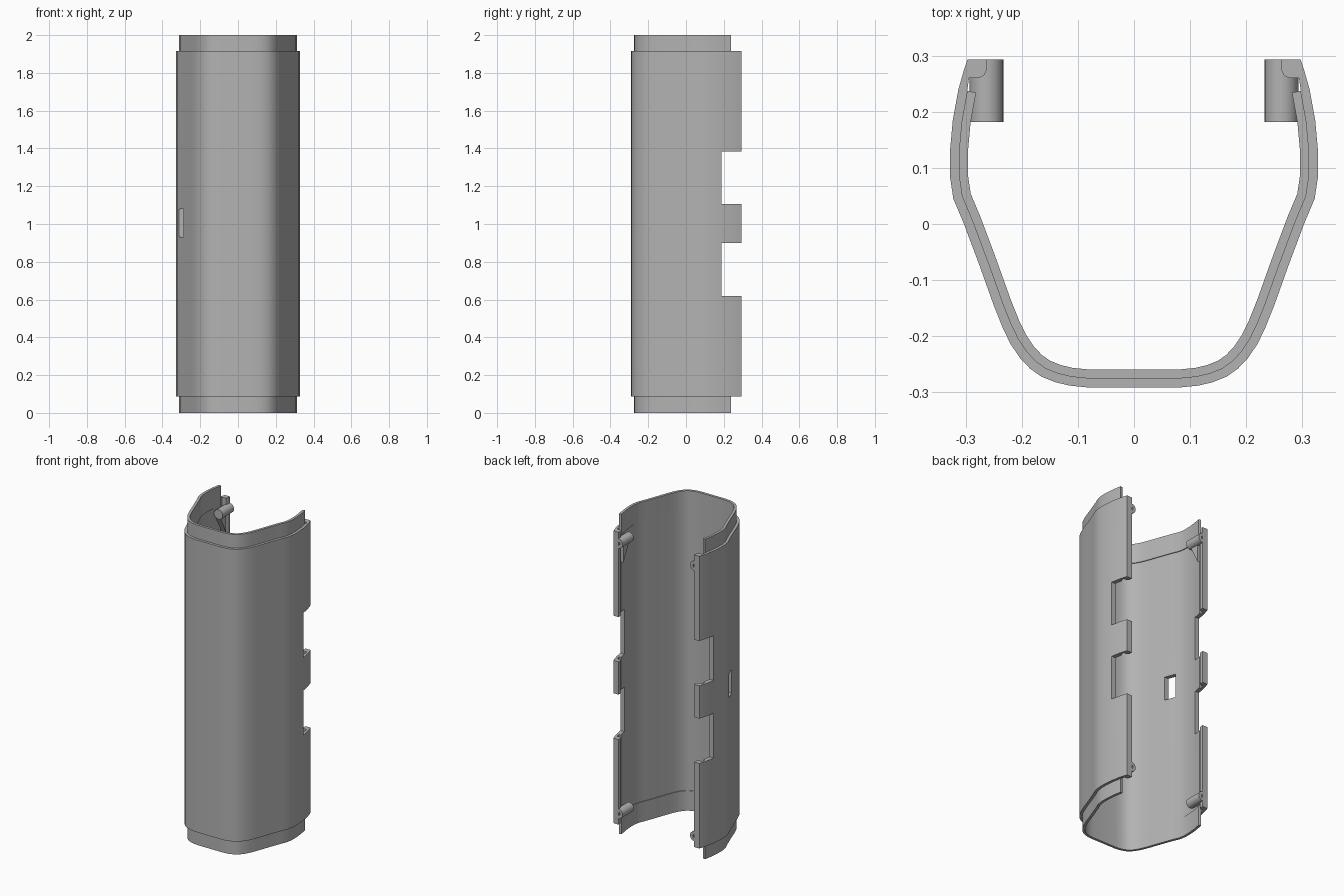
import bpy, bmesh, math
from mathutils import Matrix, Vector

cube = bpy.data.objects.get("Cube")
if cube:
    bpy.data.objects.remove(cube, do_unlink=True)

grey = bpy.data.materials.new("plain grey")
grey.use_nodes = True
grey.diffuse_color = (0.45, 0.45, 0.45, 1)
grey.node_tree.nodes["Principled BSDF"].inputs["Base Color"].default_value = (0.45, 0.45, 0.45, 1)


def add_object(name, bm):
    bmesh.ops.recalc_face_normals(bm, faces=bm.faces)
    mesh = bpy.data.meshes.new(name)
    bm.to_mesh(mesh)
    bm.free()
    obj = bpy.data.objects.new(name, mesh)
    bpy.context.collection.objects.link(obj)
    mesh.materials.append(grey)
    return obj


def prism(name, points, direction):
    """Closed outline pushed along a direction."""
    bm = bmesh.new()
    face = bm.faces.new([bm.verts.new(p) for p in points])
    result = bmesh.ops.extrude_face_region(bm, geom=[face])
    verts = [v for v in result["geom"] if isinstance(v, bmesh.types.BMVert)]
    bmesh.ops.translate(bm, verts=verts, vec=direction)
    return add_object(name, bm)


def box(name, low, high):
    bm = bmesh.new()
    low, high = Vector(low), Vector(high)
    size = high - low
    bmesh.ops.create_cube(bm, size=1, matrix=Matrix.Translation((low + high) / 2) @ Matrix.Diagonal((*size, 1)))
    return add_object(name, bm)


def cylinder_y(name, x, z, radius, y0, y1):
    bm = bmesh.new()
    place = Matrix.Translation((x, (y0 + y1) / 2, z)) @ Matrix.Rotation(math.pi / 2, 4, "X")
    bmesh.ops.create_cone(bm, cap_ends=True, segments=32, radius1=radius, radius2=radius,
                          depth=y1 - y0, matrix=place)
    return add_object(name, bm)


def select(obj):
    bpy.ops.object.select_all(action="DESELECT")
    obj.select_set(True)
    bpy.context.view_layer.objects.active = obj


def cut(obj, cutter):
    mod = obj.modifiers.new("cut", "BOOLEAN")
    mod.operation, mod.solver, mod.object = "DIFFERENCE", "EXACT", cutter
    select(obj)
    bpy.ops.object.modifier_apply(modifier=mod.name)
    bpy.data.objects.remove(cutter, do_unlink=True)


def smooth(obj):
    select(obj)
    bpy.ops.object.shade_smooth_by_angle(angle=math.radians(25))


def offset(points, distance):
    """Move a half outline inward, mitring its corners."""
    result = []
    for i, p in enumerate(points):
        a = (p - points[i - 1]).normalized() if i else Vector((1, 0))
        b = (points[i + 1] - p).normalized() if i + 1 < len(points) else a
        n = (Vector((-a.y, a.x)) + Vector((-b.y, b.x))).normalized()
        result.append(p + n * distance / n.dot(Vector((-a.y, a.x))))
    return result


def wall(name, half, z0, z1):
    """Half cross-section, from centre outside to centre inside, mirrored and raised."""
    mirrored = [(-x, y) for x, y in reversed(half[1:-1])]
    return prism(name, [(x, y, z0) for x, y in [*half, *mirrored]], (0, 0, z1 - z0))


# Half outline of the outer skin, up to the rear rebate
skin = [Vector(p) for p in [
    (0, -.291), (.085, -.291), (.115, -.288), (.14, -.282), (.165, -.272), (.185, -.258),
    (.203, -.239), (.22, -.214), (.234, -.185), (.25, -.145), (.275, -.075), (.303, 0),
    (.322, .045), (.328, .085), (.328, .13), (.323, .185), (.313, .24)]]
middle, inside, lip_inside = (offset(skin, d) for d in (.016, .027, .032))

# Main shell with an inward flange and groove along each rear edge
flange = [(.303, .275), (.297, .293), (.262, .293), (.262, .275), (.267, .265), (.277, .26), (.294, .26)]
shell = wall("main_shell", [*skin, *flange, middle[-1], *reversed(inside)], .088, 1.915)

# Rear notches and the slot in the right wall
for z0, z1 in ((.62, .9), (1.105, 1.385)):
    cut(shell, box("notch_cutter", (-.5, .188, z0), (.5, .4, z1)))
cut(shell, box("slot_cutter", (-.4, -.04, .93), (-.2, .025, 1.08)))
smooth(shell)

# Stepped joining lips at both ends
for name, z0, z1 in (("bottom_lip", 0, .125), ("top_lip", 1.875, 2)):
    smooth(wall(name, [*middle, *reversed(lip_inside)], z0, z1))

# Screw bosses on the rear corners, with a rib under the upper ones
for side, sign in (("left", 1), ("right", -1)):
    for level, z in (("lower", .155), ("upper", 1.845)):
        boss = cylinder_y(f"{level}_{side}_boss", sign * .263, z, .03, .182, .293)
        cut(boss, cylinder_y("hole_cutter", sign * .263, z, .011, .22, .3))
        smooth(boss)
    prism(f"{side}_boss_rib", [(sign * .258, y, z) for y, z in ((.186, 1.835), (.25, 1.835), (.25, 1.71))],
          (sign * .034, 0, 0))
